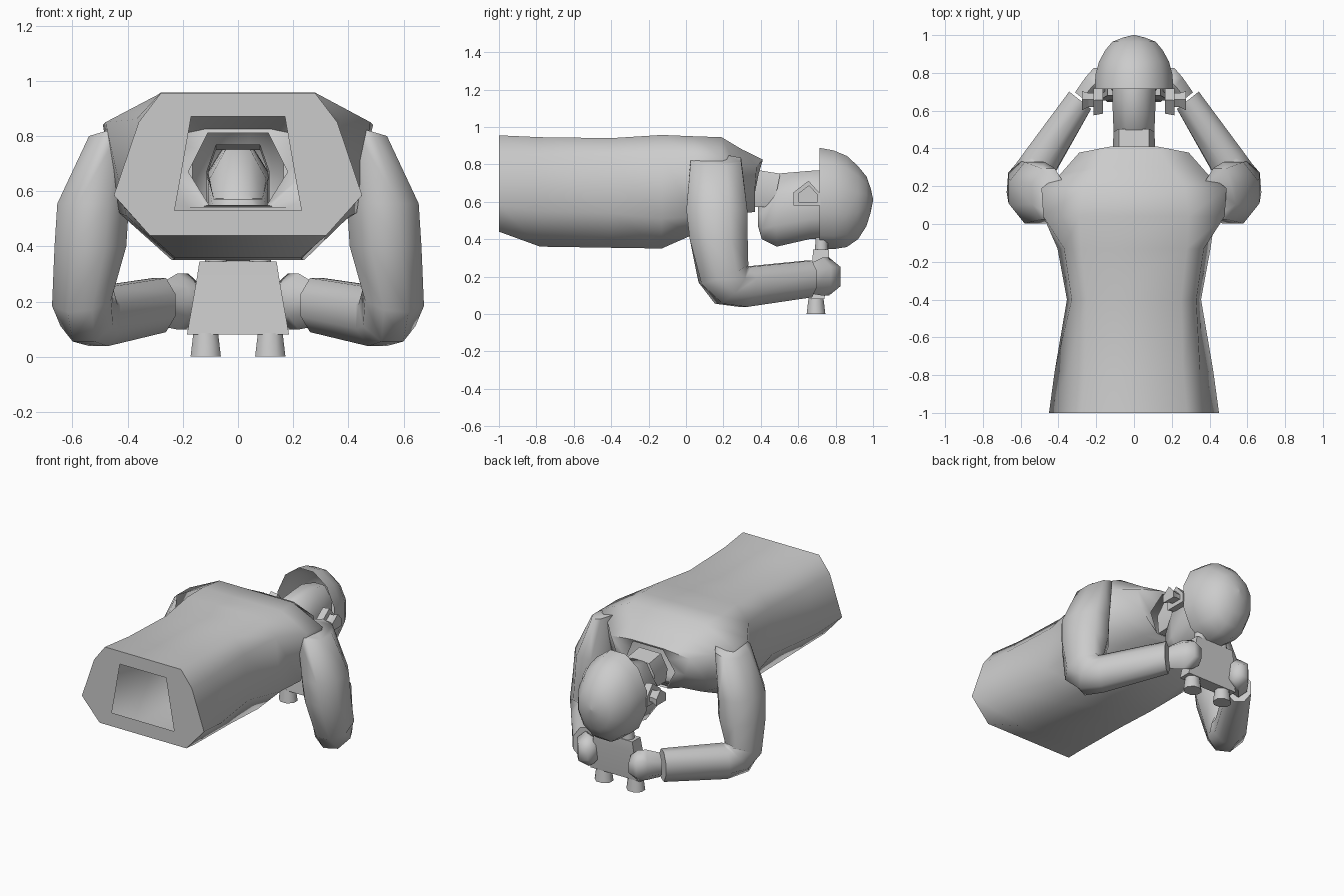
import bpy, bmesh, math
from mathutils import Vector

grey = bpy.data.materials.new("plain_grey")
grey.diffuse_color = (0.6, 0.6, 0.6, 1)


def finish(name, bm, angle=70, mirror=False):
    bmesh.ops.recalc_face_normals(bm, faces=bm.faces)
    me = bpy.data.meshes.new(name)
    bm.to_mesh(me)
    bm.free()
    ob = bpy.data.objects.new(name, me)
    bpy.context.collection.objects.link(ob)
    me.materials.append(grey)
    if mirror:
        m = ob.modifiers.new("mirror", 'MIRROR')
        m.use_axis = (True, False, False)
        m.use_mirror_merge = False
    bpy.ops.object.select_all(action='DESELECT')
    ob.select_set(True)
    bpy.context.view_layer.objects.active = ob
    bpy.ops.object.shade_smooth_by_angle(angle=math.radians(angle))
    return ob


def loft(name, rings, caps=(True, True), angle=70, mirror=False):
    """Skin a list of equal-sized point rings."""
    bm = bmesh.new()
    vs = [[bm.verts.new(p) for p in r] for r in rings]
    n = len(vs[0])
    for a, b in zip(vs, vs[1:]):
        for i in range(n):
            j = (i + 1) % n
            bm.faces.new((a[i], a[j], b[j], b[i]))
    if caps[0]:
        bm.faces.new(vs[0])
    if caps[1]:
        bm.faces.new(vs[-1])
    return finish(name, bm, angle, mirror)


def oval(c, u, v, n=8):
    """Ring around c spanned by the half axes u and v."""
    c, u, v = Vector(c), Vector(u), Vector(v)
    t = [2 * math.pi * (i + 0.5) / n for i in range(n)]
    k = 1 / math.cos(math.pi / n)
    return [c + (u * math.cos(a) + v * math.sin(a)) * k for a in t]


def oval_y(y, rx, lo, hi, n=8):
    return oval((0, y, (lo + hi) / 2), (rx, 0, 0), (0, 0, (hi - lo) / 2), n)


def both(y, half, bow=0, lean=0):
    """Closed ring near depth y from its right half, top to bottom."""
    pts = [(x, y - bow * x * x + lean * (z - 0.68), z) for x, z in half]
    return pts + [(-x, d, z) for x, d, z in reversed(pts)]


# Torso: thin octagonal shell with a waist plate holed at the middle
torso = [
    both(-1.0, [(0.17, 0.87), (0.19, 0.755), (0.21, 0.64), (0.23, 0.53)]),
    both(-1.0, [(0.28, 0.955), (0.36, 0.85), (0.45, 0.585), (0.32, 0.44)]),
    both(-0.78, [(0.26, 0.945), (0.35, 0.84), (0.42, 0.55), (0.23, 0.36)]),
    both(-0.4, [(0.25, 0.94), (0.33, 0.84), (0.355, 0.54), (0.23, 0.354)]),
    both(-0.13, [(0.28, 0.957), (0.37, 0.86), (0.405, 0.51), (0.24, 0.35)]),
    both(0.04, [(0.29, 0.95), (0.48, 0.85), (0.43, 0.52), (0.27, 0.425)]),
    both(0.19, [(0.27, 0.945), (0.49, 0.84), (0.42, 0.57), (0.25, 0.49)]),
    both(0.31, [(0.19, 0.88), (0.39, 0.80), (0.34, 0.62), (0.18, 0.54)], 0.3),
    both(0.395, [(0.12, 0.825), (0.29, 0.79), (0.25, 0.67), (0.125, 0.545)], 0.4, 0.15),
    both(0.375, [(0.11, 0.81), (0.14, 0.75), (0.18, 0.67), (0.105, 0.55)], 0, 0.2),
]
loft("torso", torso, caps=(False, False))


# Neck and head, face turned down
def neck_ring(y, top, side, lo, hi):
    h = [(top, hi), (side, 0.67), (top * 1.1, lo)]
    return [(x, y + 0.2 * (z - 0.68), z) for x, z in h + [(-x, z) for x, z in reversed(h)]]


loft("neck", [neck_ring(0.36, 0.08, 0.115, 0.57, 0.77),
              neck_ring(0.49, 0.08, 0.108, 0.575, 0.75)], caps=(False, False))
loft("head", [
    oval_y(0.385, 0.06, 0.47, 0.57), oval_y(0.405, 0.09, 0.40, 0.59),
    oval_y(0.485, 0.108, 0.36, 0.75), oval_y(0.66, 0.115, 0.40, 0.765),
    oval_y(0.74, 0.115, 0.40, 0.77), oval_y(0.86, 0.09, 0.45, 0.74)])

# Helmet: thin shell, open toward the neck
helmet = [(0.715, 0.208, 0.35, 0.888), (0.79, 0.204, 0.347, 0.874),
          (0.86, 0.185, 0.358, 0.845), (0.92, 0.152, 0.40, 0.79),
          (0.965, 0.115, 0.47, 0.735), (0.988, 0.055, 0.545, 0.67),
          (1.0, 0.004, 0.605, 0.615)]
loft("helmet", [oval_y(*r, 12) for r in helmet], caps=(False, True))


# Ear pieces: an angular pad with a smaller outer block
def ear_ring(x, s):
    pts = [(0.575, 0.58), (0.72, 0.58), (0.72, 0.64), (0.655, 0.712), (0.575, 0.65)]
    return [(x, 0.665 + (y - 0.665) * s, 0.635 + (z - 0.635) * s) for y, z in pts]


loft("ear_piece", [ear_ring(0.165, 0.9), ear_ring(0.215, 1), ear_ring(0.215, 0.5),
                   ear_ring(0.24, 0.5), ear_ring(0.275, 0.7)], angle=20, mirror=True)

# Arms: shoulder, upper arm, bent elbow, forearm
loft("arm", [
    oval((0.455, 0.16, 0.825), (0.085, 0, -0.025), (0, 0.135, 0)),
    oval((0.525, 0.165, 0.555), (0.13, 0, 0), (0, 0.163, 0)),
    oval((0.535, 0.175, 0.40), (0.13, 0, 0), (0, 0.155, 0)),
    oval((0.563, 0.20, 0.215), (0.107, 0.02, -0.01), (-0.01, 0.125, 0.05)),
    oval((0.54, 0.24, 0.15), (0.095, 0.05, 0), (-0.02, 0.065, 0.095)),
    oval((0.505, 0.315, 0.145), (0.078, 0.058, 0), (0, 0.01, 0.107)),
    oval((0.285, 0.655, 0.187), (0.058, 0.046, 0), (0, 0, 0.098)),
], mirror=True)

# Hands: fists running from the wrist to the binoculars
loft("hand", [
    oval((0.272, 0.665, 0.19), (0.04, 0.032, 0), (0, 0, 0.07), 6),
    oval((0.22, 0.73, 0.20), (0.038, 0.045, 0), (0, 0, 0.088), 6),
    oval((0.18, 0.765, 0.20), (0.033, 0.062, 0), (0, 0, 0.088), 6),
    oval((0.135, 0.775, 0.195), (0.015, 0.045, 0), (0, 0, 0.055), 6),
], mirror=True)


# Binoculars: tapered body, eyepieces and lens barrels
def slab(z, x, y0, y1):
    return [(-x, y0, z), (x, y0, z), (x, y1, z), (-x, y1, z)]


loft("binocular_body", [slab(0.08, 0.185, 0.655, 0.74), slab(0.28, 0.15, 0.675, 0.765),
                        slab(0.345, 0.14, 0.68, 0.765)], angle=30)
loft("lens_barrel", [oval((0.117, 0.695, 0), (0.055, 0, 0), (0, 0.05, 0)),
                     oval((0.117, 0.695, 0.085), (0.045, 0, 0), (0, 0.04, 0))], mirror=True)
loft("eyepiece", [oval((0.08, 0.725, 0.33), (0.04, 0, 0), (0, 0.036, 0)),
                  oval((0.08, 0.725, 0.41), (0.035, 0, 0), (0, 0.032, 0))], mirror=True)
